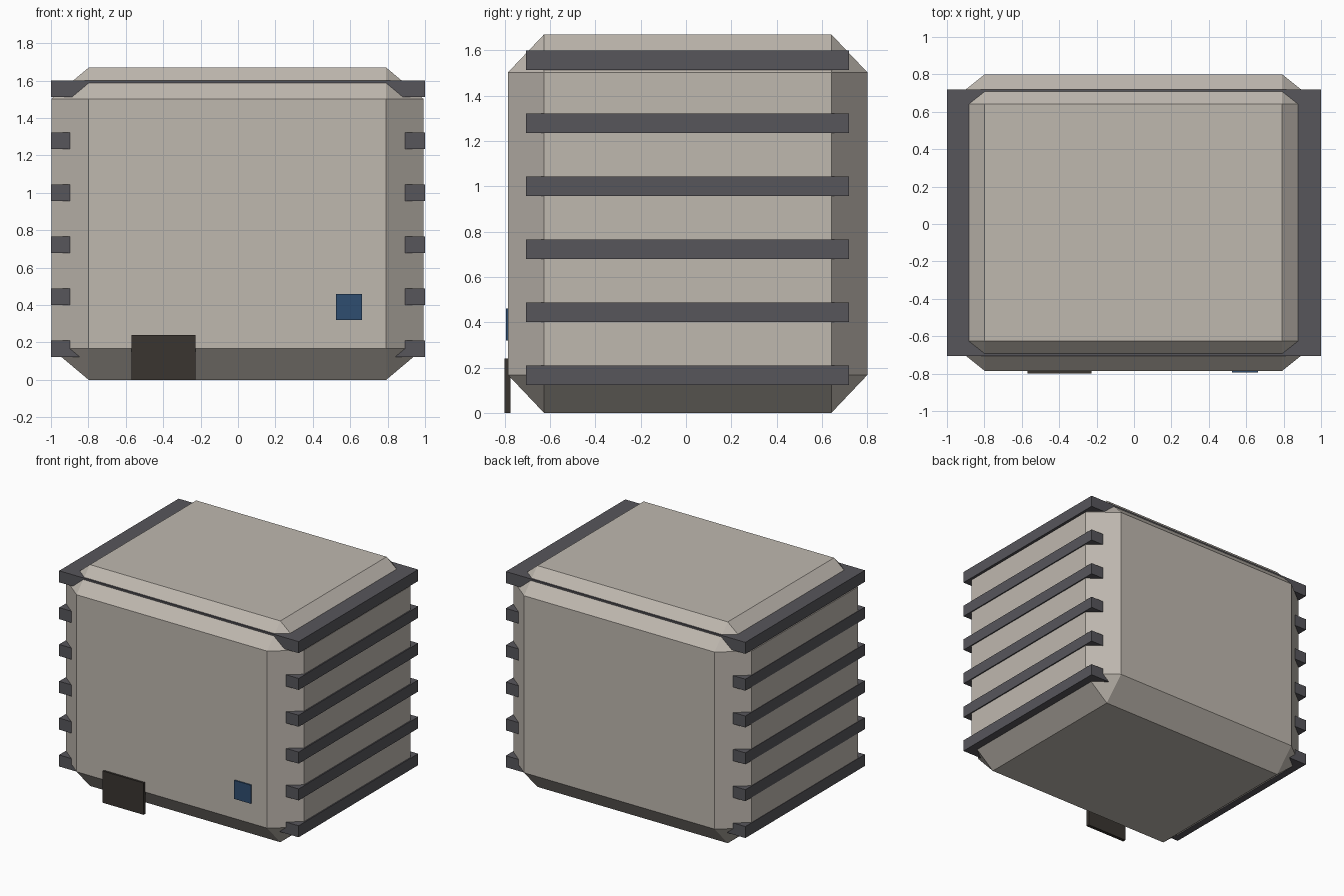
import bpy, bmesh
from mathutils import Vector

if "Cube" in bpy.data.objects:
    bpy.data.objects.remove(bpy.data.objects["Cube"])


def material(name, rgb):
    m = bpy.data.materials.new(name)
    m.diffuse_color = (*rgb, 1)
    m.use_nodes = True
    m.node_tree.nodes["Principled BSDF"].inputs["Base Color"].default_value = m.diffuse_color
    return m


def box(name, lo, hi, mat, bevel=0.0):
    """Box between two corners; bevel is a fraction of each side length."""
    lo, hi = Vector(lo), Vector(hi)
    bm = bmesh.new()
    bmesh.ops.create_cube(bm, size=1)
    if bevel:
        bmesh.ops.bevel(bm, geom=bm.edges[:], offset=bevel, segments=1,
                        affect='EDGES', offset_type='OFFSET')
    bmesh.ops.scale(bm, vec=hi - lo, verts=bm.verts)
    bmesh.ops.translate(bm, vec=(lo + hi) / 2, verts=bm.verts)
    mesh = bpy.data.meshes.new(name)
    bm.to_mesh(mesh)
    bm.free()
    mesh.materials.append(mat)
    obj = bpy.data.objects.new(name, mesh)
    bpy.context.collection.objects.link(obj)
    return obj


stone = material("pale_stone", (0.52, 0.48, 0.43))
metal = material("dark_trim", (0.095, 0.093, 0.105))
wood = material("door_brown", (0.042, 0.036, 0.030))
blue = material("sign_blue", (0.028, 0.075, 0.16))

# Main block with chamfered edges
box("building_body", (-0.997, -0.785, 0), (0.991, 0.80, 1.67), stone, 0.1)

# Floor bands running through the block
for i in range(6):
    z = 0.166 + 0.278 * i
    box(f"floor_band_{i + 1}", (-1, -0.705, z - 0.0435), (1, 0.72, z + 0.0435), metal)

# Entrance door and wall sign on the front
box("door", (-0.57, -0.80, 0), (-0.228, -0.775, 0.24), wood)
box("wall_sign", (0.525, -0.795, 0.32), (0.664, -0.775, 0.46), blue)
